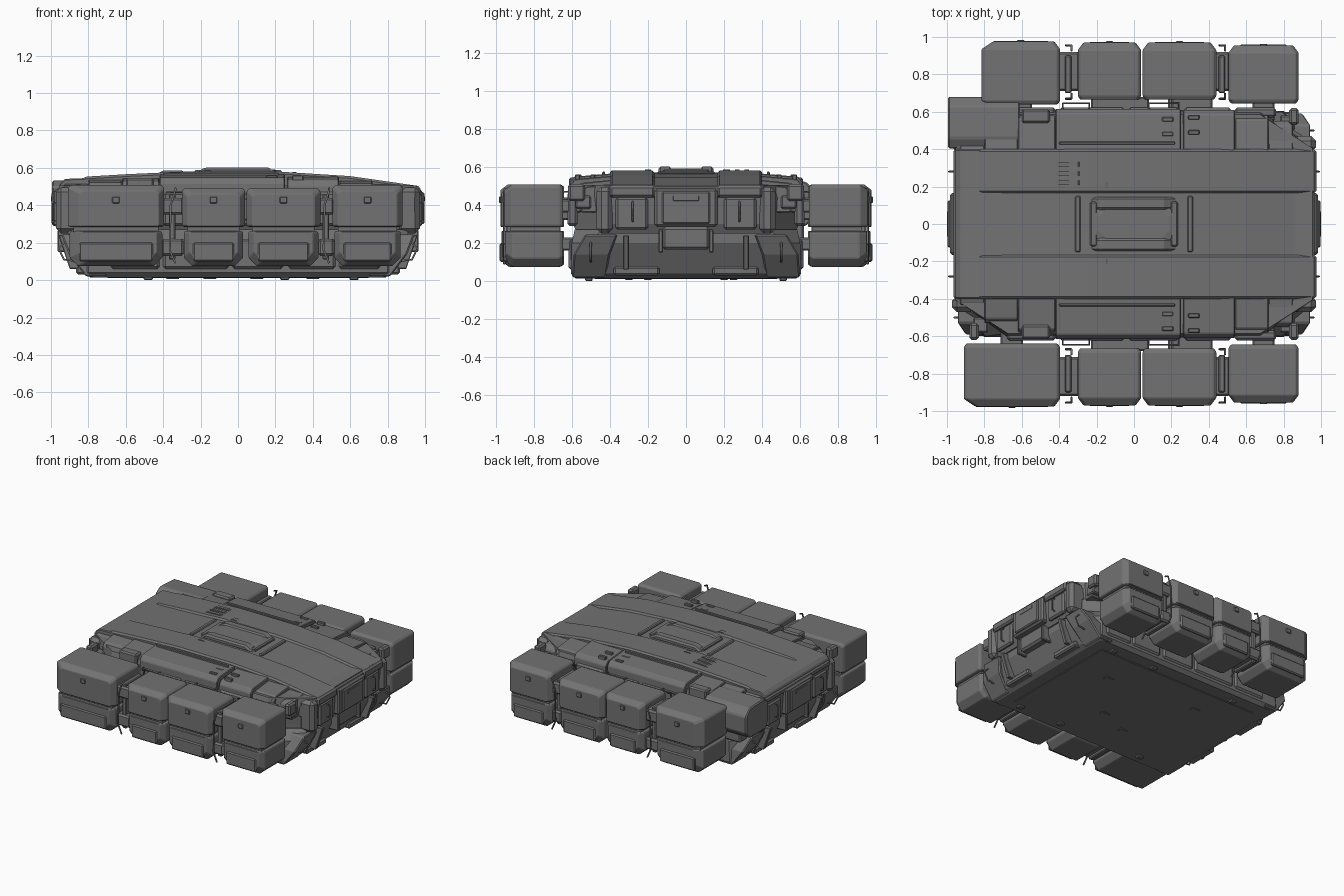
import bpy, bmesh, math
from mathutils import Vector

if "Cube" in bpy.data.objects:
    bpy.data.objects.remove(bpy.data.objects["Cube"])


def material(name, v):
    m = bpy.data.materials.new(name)
    m.diffuse_color = (v, v, v * 1.02, 1)
    m.use_nodes = True
    m.node_tree.nodes["Principled BSDF"].inputs["Base Color"].default_value = m.diffuse_color
    return m


GREY = material("hull grey", 0.17)


def finish(name, bm, bevel=0.0):
    bmesh.ops.recalc_face_normals(bm, faces=bm.faces)
    me = bpy.data.meshes.new(name)
    bm.to_mesh(me)
    bm.free()
    me.materials.append(GREY)
    ob = bpy.data.objects.new(name, me)
    bpy.context.collection.objects.link(ob)
    if bevel:
        b = ob.modifiers.new("bevel", 'BEVEL')
        b.width, b.segments, b.limit_method = bevel, 1, 'ANGLE'
    return ob


def loft(name, rings, bevel=0.0):
    bm = bmesh.new()
    vs = [[bm.verts.new(p) for p in r] for r in rings]
    n = len(vs[0])
    for a, b in zip(vs, vs[1:]):
        for i in range(n):
            bm.faces.new((a[i], a[(i + 1) % n], b[(i + 1) % n], b[i]))
    bm.faces.new(vs[0])
    bm.faces.new(vs[-1])
    return finish(name, bm, bevel)


def octo(z, hx, hy, cx, cy):
    return [(hx, -hy + cy, z), (hx, hy - cy, z), (hx - cx, hy, z), (-hx + cx, hy, z),
            (-hx, hy - cy, z), (-hx, -hy + cy, z), (-hx + cx, -hy, z), (hx - cx, -hy, z)]


def prism(name, pts, axis, a, b, bevel=0.0):
    # profile in xz swept along y, or profile in yz swept along x
    f = (lambda p, t: (p[0], t, p[1])) if axis == 'y' else (lambda p, t: (t, p[0], p[1]))
    return loft(name, [[f(p, t) for p in pts] for t in (a, b)], bevel)


def box(name, x0, x1, y0, y1, z0, z1, bevel=0.0):
    return prism(name, [(x0, z0), (x1, z0), (x1, z1), (x0, z1)], 'y', *sorted((y0, y1)), bevel)


def pipe(name, pts, r=0.006):
    cu = bpy.data.curves.new(name, 'CURVE')
    cu.dimensions, cu.bevel_depth, cu.bevel_resolution = '3D', r, 1
    sp = cu.splines.new('POLY')
    sp.points.add(len(pts) - 1)
    for q, p in zip(sp.points, pts):
        q.co = (*p, 1)
    cu.materials.append(GREY)
    ob = bpy.data.objects.new(name, cu)
    bpy.context.collection.objects.link(ob)


# main hull: tub below, armoured body above
loft("lower_hull", [octo(.015, .79, .58, .02, .02), octo(.04, .83, .605, .03, .03),
                    octo(.20, .91, .60, .12, .10), octo(.27, .91, .585, .22, .14)])
loft("upper_hull", [octo(.25, .92, .57, .22, .15), octo(.30, .945, .595, .28, .19),
                    octo(.44, .955, .605, .28, .20), octo(.505, .955, .585, .28, .18)])

# roof: centre channel and two raised bands
def roof(d, x0, x1):
    return [(x0, .44), (x1, .44), (x1, .502 - d), (.60, .556 - d), (.22, .58 - d),
            (-.25, .582 - d), (-.60, .566 - d), (x0 + .03, .553 - d), (x0, .525 - d)]


prism("roof_channel", roof(.012, -.955, .965), 'y', -.40, .40, .006)
for s in (-1, 1):
    prism("roof_band", roof(0, -.85, .975), 'y', *sorted((s * .165, s * .40)), .012)
    # sloped shoulders along the roof edge
    for x0, x1, w, top in ((-.93, -.80, .45, .525), (-.80, -.62, .53, .54), (-.62, -.42, .585, .548),
                           (-.42, .25, .615, .568), (.262, .54, .61, .556), (.54, .72, .58, .535),
                           (.72, .85, .55, .515), (.85, .95, .47, .50)):
        pts = [(s * .36, .36), (s * w, .36), (s * w, top - .05), (s * (w - .025), top - .02), (s * .36, top)]
        prism("roof_shoulder", pts, 'x', x0, x1, .005)
    # shoulder hatches, clips and vents
    for x, y in ((.18, .48), (.18, .56), (.32, .49), (.32, .57)):
        box("shoulder_clip", x - .03, x + .03, s * (y - .012), s * (y + .012), .53, .56, .004)
    box("shoulder_hatch", -.60, -.45, s * .54, s * .615, .46, .545, .01)
    box("shoulder_rail", -.40, .22, s * .425, s * .44, .54, .575, .004)
    # flank panels between hull and pods
    for x0, x1 in ((-.68, -.42), (-.40, -.05), (-.03, .24), (.27, .52), (.54, .76)):
        box("flank_panel", x0, x1, s * .57, s * .622, .29, .47, .012)
        box("flank_skirt", x0, x1, s * .57, s * .617, .06, .22, .012)
    for x in (-.48, .25, .62):
        box("belly_plug", x - .025, x + .025, s * .49, s * .53, 0, .03, .006)
for y in (.22, .27, .32):
    prism("roof_vent", [(-.44, .565), (-.28, .57), (-.30, .586), (-.40, .585)], 'y', y - .012, y + .012)
for y in (-.20, .21):
    prism("roof_chevron", [(-.22, .57), (-.12, .57), (-.15, .587), (-.19, .587)], 'y', y - .015, y + .015)

# roof hatch with frame bars
loft("hatch_lid", [octo(z, a, b, .05, .05) for z, a, b in ((.56, .22, .115), (.585, .215, .11), (.592, .19, .085))])
for s in (-1, 1):
    prism("hatch_bar", [(-.24, .56), (.24, .56), (.16, .602), (-.18, .602)], 'y',
          *sorted((s * .075, s * .145)), .012)
    box("hatch_side", s * .215 - .02, s * .215 + .02, -.12, .12, .56, .588, .008)
    box("hatch_stop", s * .30 - .015, s * .30 + .015, -.15, .15, .56, .577, .006)

# end fittings on both ends of the hull
for e in (-1, 1):
    def ex(a, b):
        return sorted((e * a, e * b))
    box("end_centre_frame", *ex(.90, .985), -.165, .165, .285, .485, .012)
    box("end_centre_plate", *ex(.95, .998), -.125, .125, .30, .47, .008)
    box("end_handle", *ex(.99, 1.0), -.07, .07, .42, .45, .004)
    box("end_hitch", *ex(.84, .95), -.125, .125, .165, .285, .015)
    box("end_lintel", *ex(.90, .965), -.40, .40, .455, .498, .01)
    for s in (-1, 1):
        box("end_door", *ex(.93, .965), s * .20, s * .37, .27, .44, .012)
        box("end_corner", *ex(.85, .972), s * .385, s * .47, .25, .495, .025)
        box("end_hitch_cheek", *ex(.84, .965), s * .12, s * .145, .15, .27, .006)
        # sloped bumper prongs
        loft("end_prong", [[(e * x, s * y, z) for x, y in ((.70, y0), (x1, y0), (x1, y1), (.70, y1))]
                           for z, x1, y0, y1 in ((.02, .815, .42, .60), (.14, .905, .40, .59), (.245, .945, .36, .53))], .008)
        box("end_step", *ex(.80, .865), s * .14, s * .38, .03, .075, .01)
        prism("end_brace", [(e * .82, .06), (e * .90, .06), (e * .96, .24), (e * .86, .24)], 'y',
              *sorted((s * .30, s * .33)), .004)
        pipe("tow_loop", [(e * .85, s * .50, .10), (e * .93, s * .50, .11), (e * .96, s * .50, .17), (e * .92, s * .50, .21)])
        box("corner_lamp", *ex(.83, .88), s * .53, s * .62, .42, .51, .012)
        box("lamp_bracket", *ex(.78, .86), s * .50, s * .58, .38, .45, .008)
        pipe("end_grab_rail", [(e * .95, s * .28, .31), (e * .99, s * .28, .32), (e * .99, s * .28, .41), (e * .95, s * .28, .42)], .005)


# side pods, stacked in two rows on both flanks
def pod(x0, x1, s, y0, y1, z0, z1, slant, upper):
    t = .02
    rings = []
    for y, q in ((y0, .012), (y0 + .02, 0), (y1 - .04, 0), (y1, .03)):
        a, b = x0 + q, x1 - q
        lo, hi = (z0, z1 - q) if upper else (z0 + q, z1)
        k = slant if y == y1 else 0
        c, d = (t * .4, t * .8) if upper else (.045, .008)
        rings.append([(x, s * y, z) for x, z in ((a + c + k, lo), (b - c, lo), (b, lo + c), (b, hi - d),
                                               (b - d, hi), (a + d + k, hi), (a + k, hi - d), (a + k, lo + c))])
    loft("upper_pod" if upper else "lower_pod", rings, .004)


for s in (-1, 1):
    left = -.91 if s < 0 else -.815
    pods = ((left, -.395, .64, .975), (-.30, .038, .665, .97), (.046, .44, .665, .97), (.505, .88, .645, .955))
    for i, (x0, x1, y0, y1) in enumerate(pods):
        k = .03 if i == 0 else 0
        top = .492 if i in (1, 2) else .508
        pod(x0, x1, s, y0, y1, .285, top, k, True)
        pod(x0 + .01, x1 - .01, s, y0, y1 - .005, .075, .262, k, False)
        box("pod_seam_core", x0 + .03, x1 - .03, s * (y0 + .02), s * (y1 - .03), .24, .30)
        xm = (x0 + x1) / 2
        box("pod_latch", xm - .02, xm + .02, s * (y1 - .01), s * (y1 + .008), .41, .445, .004)
        box("pod_foot_plate", x0 + .06, x1 - .06, s * (y1 - .02), s * (y1 + .004), .10, .20, .008)
        # arms holding the pods to the hull
        for z in (.16, .36):
            box("pod_arm", xm - .06, xm + .06, s * .55, s * (y0 + .02), z, z + .07, .008)
    box("mid_mount_a", -.23, .08, s * .60, s * .68, .32, .44, .008)
    box("mid_mount_b", .20, .42, s * .60, s * .68, .32, .44, .008)
    # joints and cabling between pods
    for a, b in ((-.41, -.29), (.43, .515)):
        for z in (.13, .35):
            box("pod_joint", a, b, s * .71, s * .92, z, z + .09, .012)
        m = (a + b) / 2
        box("joint_post", m - .02, m + .015, s * .70, s * .90, .11, .46, .006)
        for y in (.67, .955):
            pipe("joint_cable", [(m + .015, s * y, .09), (m - .015, s * y, .16), (m - .01, s * y, .40),
                                 (m + .015, s * y, .48), (m + .015, s * (y - .03 if y > .8 else y + .03), .49)])
    for x0, x1 in ((-.38, -.24), (.08, .24)):
        pipe("hull_rail", [(x0, s * .60, .47), (x0, s * .645, .47), (x1, s * .645, .47), (x1, s * .60, .47)], .005)

# faceted tank at the rear left corner
tank = [(.405, .34), (.44, .29), (.63, .29), (.68, .34), (.68, .47), (.63, .522), (.46, .532), (.405, .50)]
prism("corner_tank", tank, 'x', -.995, -.61, .008)
box("tank_mount", -.90, -.66, .40, .62, .22, .32, .01)

# belly plates
box("belly_panel", -.70, .70, -.48, .48, .010, .03, .004)
for x, y in ((-.35, .25), (.1, -.2), (.4, .2), (-.15, -.3)):
    box("belly_cover", x - .035, x + .035, y - .02, y + .02, .005, .03, .004)
